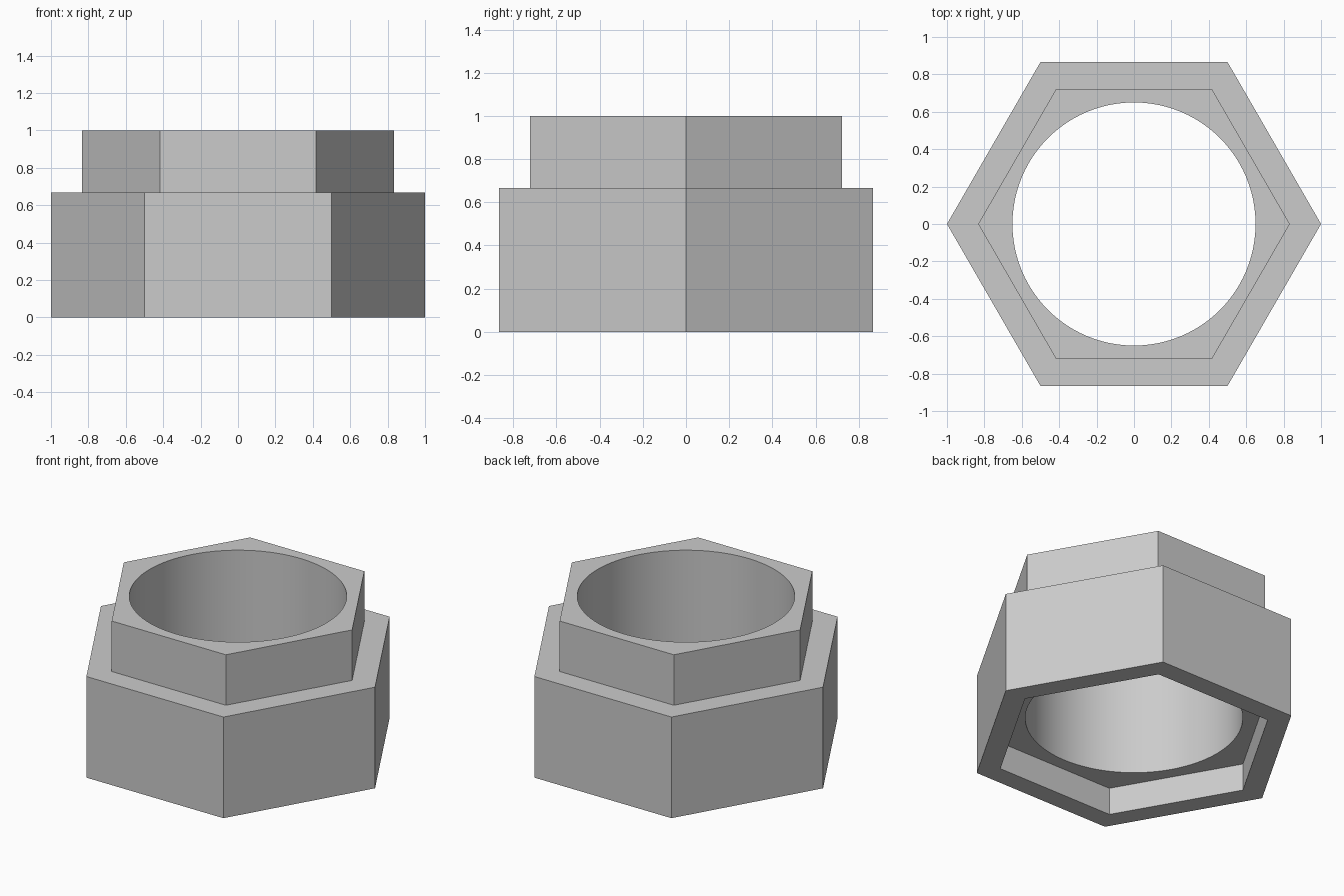
import bpy
import bmesh
from math import cos, sin, tau, radians

if "Cube" in bpy.data.objects:
    bpy.data.objects.remove(bpy.data.objects["Cube"])

HEX, ROUND = 6, 96
# Closed cross-section, as rings: (sides, corner radius, height)
RINGS = [
    (HEX, 1.0, 0.0),        # base, outer edge
    (HEX, 1.0, 0.667),      # shoulder, outer edge
    (HEX, 0.833, 0.667),    # shoulder, inner edge
    (HEX, 0.833, 1.0),      # collar top
    (ROUND, 0.65, 1.0),     # bore top
    (ROUND, 0.65, 0.18),    # bore bottom
    (HEX, 0.85, 0.18),      # socket ceiling
    (HEX, 0.85, 0.0),       # socket mouth
]

bm = bmesh.new()


def ring(sides, radius, z):
    return [bm.verts.new((radius * cos(tau * i / sides), radius * sin(tau * i / sides), z))
            for i in range(sides)]


def join(a, b):
    """Connect two rings with one flat face per shared sector."""
    sectors = min(len(a), len(b))

    def arc(loop, s):
        step = len(loop) // sectors
        return [loop[(s * step + k) % len(loop)] for k in range(step + 1)]

    for s in range(sectors):
        bm.faces.new(arc(a, s) + arc(b, s)[::-1])


# Hollow stepped hexagonal nut
loops = [ring(*r) for r in RINGS]
for i, loop in enumerate(loops):
    join(loop, loops[(i + 1) % len(loops)])
bmesh.ops.recalc_face_normals(bm, faces=bm.faces[:])

mesh = bpy.data.meshes.new("hex_nut")
bm.to_mesh(mesh)
bm.free()
nut = bpy.data.objects.new("hex_nut", mesh)
bpy.context.collection.objects.link(nut)

# Smooth bore, sharp hexagon edges
bpy.context.view_layer.objects.active = nut
nut.select_set(True)
bpy.ops.object.shade_smooth_by_angle(angle=radians(30))
